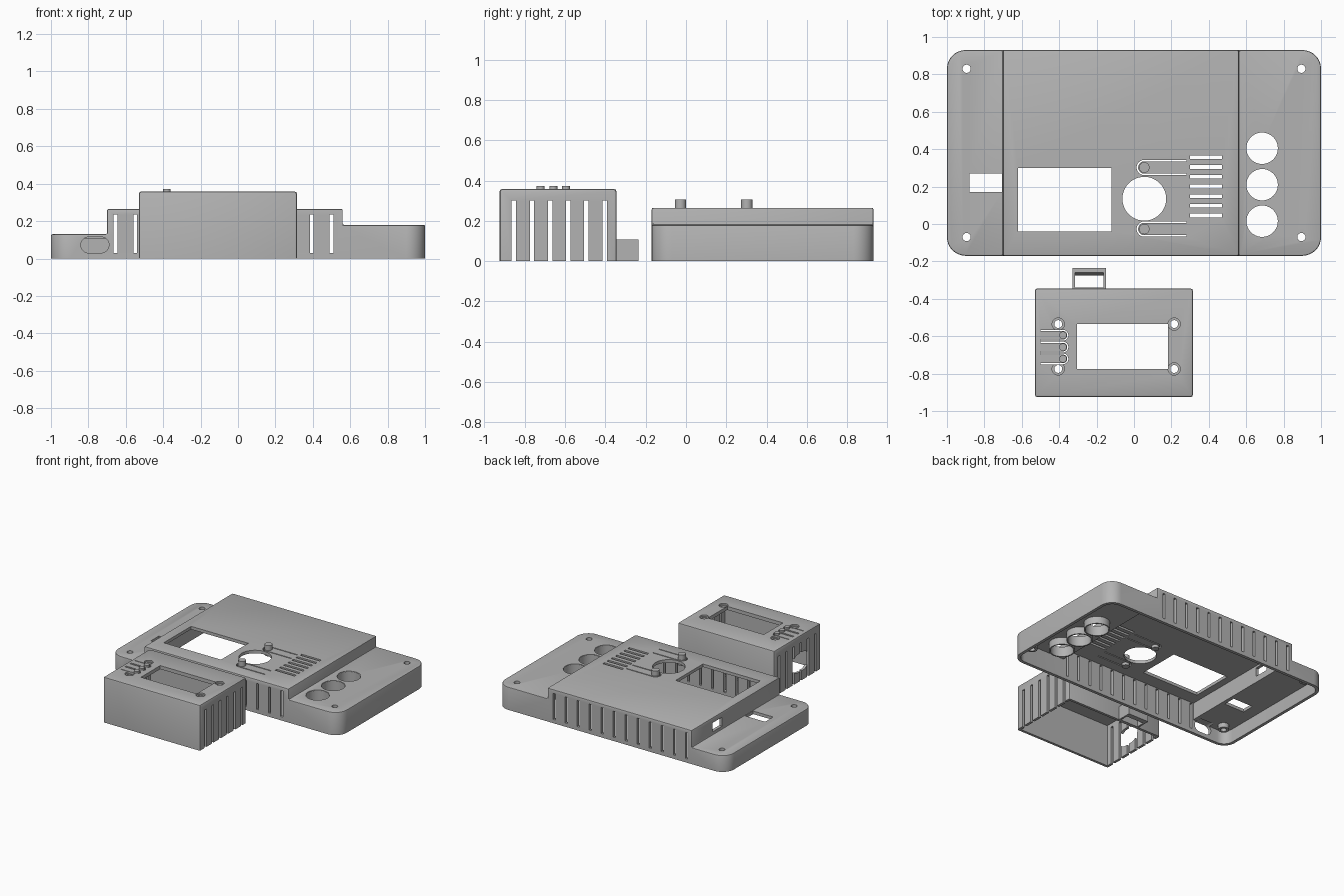
import bpy, bmesh, math
from mathutils import Vector

if "Cube" in bpy.data.objects:
    bpy.data.objects.remove(bpy.data.objects["Cube"])

grey = bpy.data.materials.new("case grey")
grey.diffuse_color = (0.45, 0.45, 0.45, 1)
grey.use_nodes = True
grey.node_tree.nodes["Principled BSDF"].inputs["Base Color"].default_value = grey.diffuse_color


def prism(pts, a, b, axis='Z', name="cutter"):
    """Extrude a 2D outline from a to b along an axis."""
    put = {'X': lambda u, v, w: (w, u, v), 'Y': lambda u, v, w: (u, w, v),
           'Z': lambda u, v, w: (u, v, w)}[axis]
    bm = bmesh.new()
    face = bm.faces.new([bm.verts.new(put(u, v, a)) for u, v in pts])
    ext = bmesh.ops.extrude_face_region(bm, geom=[face])
    bmesh.ops.translate(bm, vec=Vector(put(0, 0, b - a)),
                        verts=[v for v in ext['geom'] if isinstance(v, bmesh.types.BMVert)])
    bmesh.ops.recalc_face_normals(bm, faces=bm.faces)
    me = bpy.data.meshes.new(name)
    bm.to_mesh(me)
    bm.free()
    me.materials.append(grey)
    ob = bpy.data.objects.new(name, me)
    bpy.context.collection.objects.link(ob)
    return ob


def rect(u0, u1, v0, v1):
    return [(u0, v0), (u1, v0), (u1, v1), (u0, v1)]


def arc(u, v, r, a0, a1, n):
    return [(u + r * math.cos(math.radians(a0 + (a1 - a0) * i / n)),
             v + r * math.sin(math.radians(a0 + (a1 - a0) * i / n))) for i in range(n + 1)]


def circle(u, v, r, n=40):
    return arc(u, v, r, 0, 360, n)[:-1]


def round_rect(u0, u1, v0, v1, r, n=8):
    return (arc(u1 - r, v1 - r, r, 0, 90, n) + arc(u0 + r, v1 - r, r, 90, 180, n)
            + arc(u0 + r, v0 + r, r, 180, 270, n) + arc(u1 - r, v0 + r, r, 270, 360, n))


def u_slot(u, v, r, w, end):
    """Thin slot curving around a button, with both arms running to u = end."""
    a0 = 90 if end > u else -90
    outer = arc(u, v, r + w / 2, a0, a0 + 180, 16)
    inner = arc(u, v, r - w / 2, a0 + 180, a0, 16)
    return ([(end, outer[0][1])] + outer + [(end, outer[-1][1])]
            + [(end, inner[0][1])] + inner + [(end, inner[-1][1])])


def apply(ob, mod):
    bpy.context.view_layer.objects.active = ob
    bpy.ops.object.modifier_apply(modifier=mod.name)


def boolean(ob, others, op='DIFFERENCE'):
    for other in others:
        m = ob.modifiers.new("bool", 'BOOLEAN')
        m.operation, m.object, m.solver = op, other, 'EXACT'
        apply(ob, m)
        bpy.data.objects.remove(other)


def bevel(ob, w):
    m = ob.modifiers.new("bevel", 'BEVEL')
    m.width, m.segments, m.limit_method, m.angle_limit = w, 2, 'ANGLE', math.radians(50)
    apply(ob, m)


def finish(ob):
    bpy.ops.object.select_all(action='DESELECT')
    ob.select_set(True)
    bpy.context.view_layer.objects.active = ob
    bpy.ops.object.shade_smooth_by_angle(angle=math.radians(30))


def tube(name, u, v, r_out, r_in, z0, z1):
    ob = prism(circle(u, v, r_out), z0, z1, name=name)
    boolean(ob, [prism(circle(u, v, r_in), z0 - 0.1, z1 + 0.1)])
    finish(ob)


def stepped(t, z0, name="cutter"):
    """Three-level hull, shrunk by wall thickness t."""
    prof = [(-1.1, z0), (1.1, z0), (1.1, 0.18 - t), (0.56 - t, 0.18 - t), (0.56 - t, 0.265 - t),
            (-0.70 + t, 0.265 - t), (-0.70 + t, 0.13 - t), (-1.1, 0.13 - t)]
    ob = prism(prof, -0.5, 1.2, 'Y', name)
    plan = round_rect(-1 + t, 1 - t, -0.17 + t, 0.93 - t, 0.10 - t)
    boolean(ob, [prism(plan, -0.3, 0.5)], 'INTERSECT')
    return ob


# Main stepped case, hollow and open below
case = stepped(0, -0.05, "main_case")
bevel(case, 0.008)
cuts = [prism(rect(-2, 2, -2, 2), -0.2, 0), stepped(0.024, -0.1)]
# Display window with sloped rim, round sensor hole
cuts += [prism(rect(-0.62, -0.12, -0.04, 0.30), 0.2, 0.3),
         prism(circle(0.055, 0.135, 0.117, 64), 0.2, 0.3)]
# Button flexures and top vents
cuts += [prism(u_slot(0.055, y, 0.037, 0.008, 0.28), 0.2, 0.3) for y in (0.302, -0.027)]
cuts += [prism(rect(0.30, 0.47, y - 0.01, y + 0.01), 0.2, 0.3)
         for y in [0.045 + 0.052 * i for i in range(7)]]
# Side vents through front and back walls
cuts += [prism(rect(x - 0.01, x + 0.01, 0.03, 0.235), -0.3, 1.1, 'Y')
         for x in [-0.655 + 0.105 * i for i in range(12)]]
# Connector openings
cuts += [prism(rect(-0.88, -0.705, 0.17, 0.27), 0.05, 0.16),
         prism(rect(0.55, 0.67, 0.155, 0.225), -0.75, -0.65, 'X'),
         prism(round_rect(-0.84, -0.69, 0.03, 0.115, 0.042), -0.3, -0.1, 'Y')]
ports = [(0.685, y) for y in (0.405, 0.21, 0.015)]
screws = [(x, y) for x in (-0.895, 0.895) for y in (0.83, -0.07)]
cuts += [prism(circle(x, y, 0.086), 0.05, 0.3) for x, y in ports]
cuts += [prism(circle(x, y, 0.022, 24), 0.05, 0.3) for x, y in screws]
boolean(case, cuts)
finish(case)

# Collars under the large ports and screw bosses
for x, y in ports:
    tube("port_collar", x, y, 0.094, 0.084, 0.10, 0.177)
for x, y in screws:
    tube("screw_boss", x, y, 0.04, 0.022, 0.07, 0.12 if x < 0 else 0.17)

# Large push buttons
for y in (0.302, -0.027):
    finish(prism(circle(0.055, y, 0.028, 32), 0.22, 0.305, name="push_button"))

# Small box, hollow and open below
box = prism(rect(-0.53, 0.315, -0.925, -0.345), -0.05, 0.358, name="small_box")
bevel(box, 0.012)
t = 0.02
cuts = [prism(rect(-2, 2, -2, 2), -0.2, 0),
        prism(rect(-0.53 + t, 0.315 - t, -0.925 + t, -0.345 - t), -0.1, 0.33),
        prism(rect(-0.305, 0.182, -0.775, -0.535), 0.3, 0.4)]
# Side vents through left and right walls, round cable hole on the left
cuts += [prism(rect(y - 0.011, y + 0.011, -0.02, 0.30), -0.7, 0.5, 'X')
         for y in [-0.854 + 0.09 * i for i in range(6)]]
cuts += [prism(round_rect(-0.775, -0.57, 0.075, 0.22, 0.072), -0.6, -0.45, 'X')]
# Corner screw holes with recesses, button flexures
corners = [(x, y) for x in (-0.405, 0.215) for y in (-0.535, -0.775)]
cuts += [prism(circle(x, y, 0.033, 24), 0.345, 0.4) for x, y in corners]
cuts += [prism(circle(x, y, 0.021, 24), 0.3, 0.4) for x, y in corners]
keys = [-0.595, -0.658, -0.721]
cuts += [prism(u_slot(-0.38, y, 0.026, 0.006, -0.50), 0.3, 0.4) for y in keys]
boolean(box, cuts)
finish(box)

for y in keys:
    finish(prism(circle(-0.38, y, 0.020, 24), 0.335, 0.372, name="small_button"))

# Loop tab behind the small box, with a sloped inner face
tab = prism(rect(-0.33, -0.15, -0.35, -0.235), 0, 0.108, name="loop_tab")
boolean(tab, [prism([(-0.34, -0.05), (-0.275, -0.05), (-0.275, 0.02), (-0.243, 0.2), (-0.34, 0.2)],
                    -0.316, -0.164, 'X')])
finish(tab)
